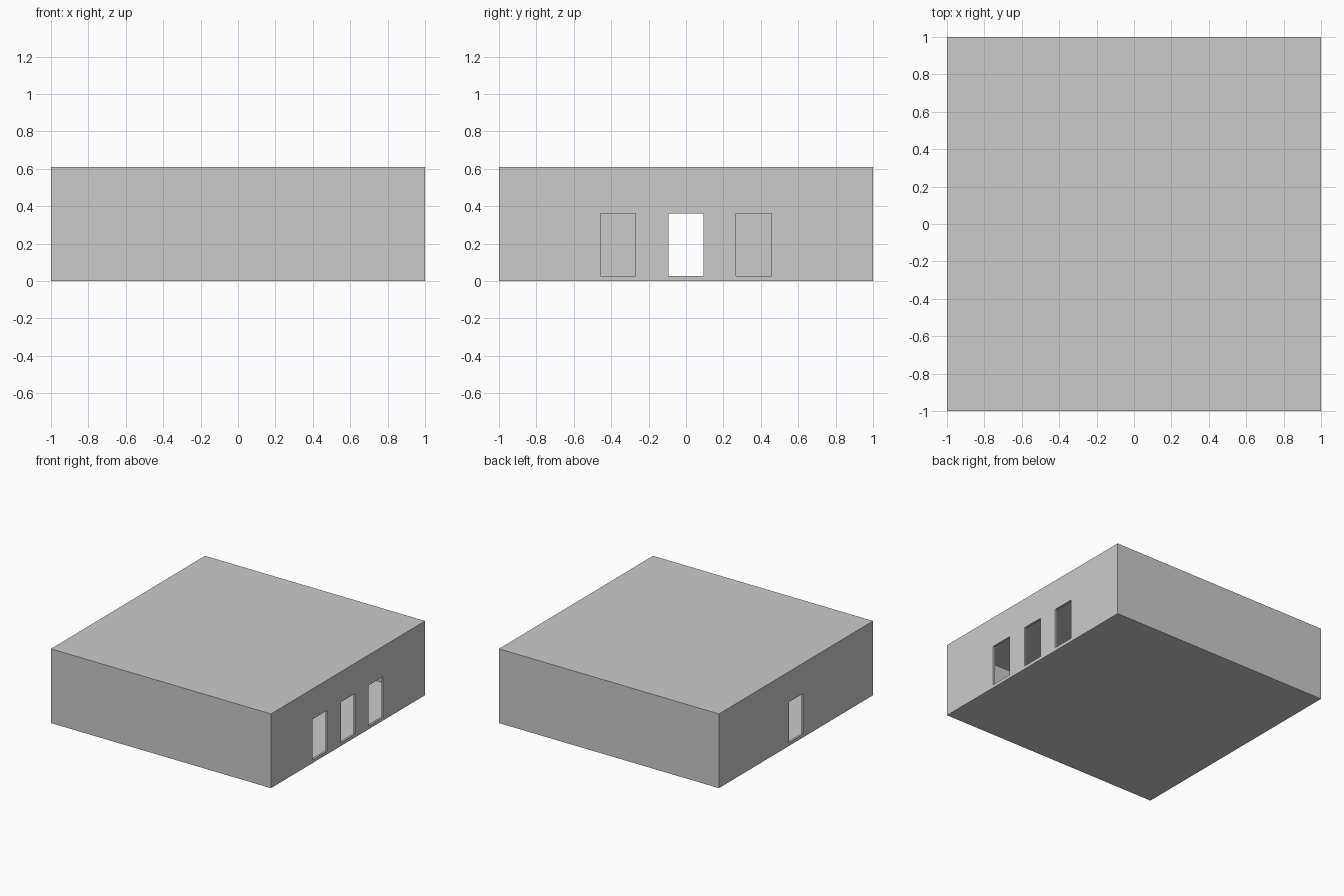
import bpy
import bmesh

if "Cube" in bpy.data.objects:
    bpy.data.objects.remove(bpy.data.objects["Cube"])

HEIGHT = 0.61      # overall height
SLAB = 0.01        # floor and roof thickness
WALL = 0.017       # wall thickness
SILL, HEAD = 0.027, 0.36
DOOR_HALF = 0.094


def add_box(bm, lo, hi):
    verts = bmesh.ops.create_cube(bm, size=1)["verts"]
    for v in verts:
        v.co = [hi[i] if v.co[i] > 0 else lo[i] for i in range(3)]


def box(name, lo, hi):
    bm = bmesh.new()
    add_box(bm, lo, hi)
    mesh = bpy.data.meshes.new(name)
    bm.to_mesh(mesh)
    bm.free()
    obj = bpy.data.objects.new(name, mesh)
    bpy.context.collection.objects.link(obj)
    return obj


def cut_openings(wall, x, centres):
    for i, y in enumerate(centres):
        cutter = box(f"{wall.name}_cutter_{i}",
                     (x - 0.1, y - DOOR_HALF, SILL), (x + 0.1, y + DOOR_HALF, HEAD))
        cutter.hide_render = True
        cutter.hide_set(True)
        cutter.display_type = 'WIRE'
        mod = wall.modifiers.new(f"opening_{i}", 'BOOLEAN')
        mod.operation = 'DIFFERENCE'
        mod.solver = 'EXACT'
        mod.object = cutter


# Floor and roof slabs
box("floor", (-1, -1, 0), (1, 1, SLAB))
box("roof", (-1, -1, HEIGHT - SLAB), (1, 1, HEIGHT))

# Plain front and back walls
low, high = SLAB, HEIGHT - SLAB
box("front_wall", (-1, -1, low), (1, -1 + WALL, high))
box("back_wall", (-1, 1 - WALL, low), (1, 1, high))

# Side walls: three openings on the right, one on the left
inner = 1 - WALL
right_wall = box("right_wall", (inner, -inner, low), (1, inner, high))
left_wall = box("left_wall", (-1, -inner, low), (-inner, inner, high))
cut_openings(right_wall, 1, (-0.364, 0, 0.362))
cut_openings(left_wall, -1, (0,))
